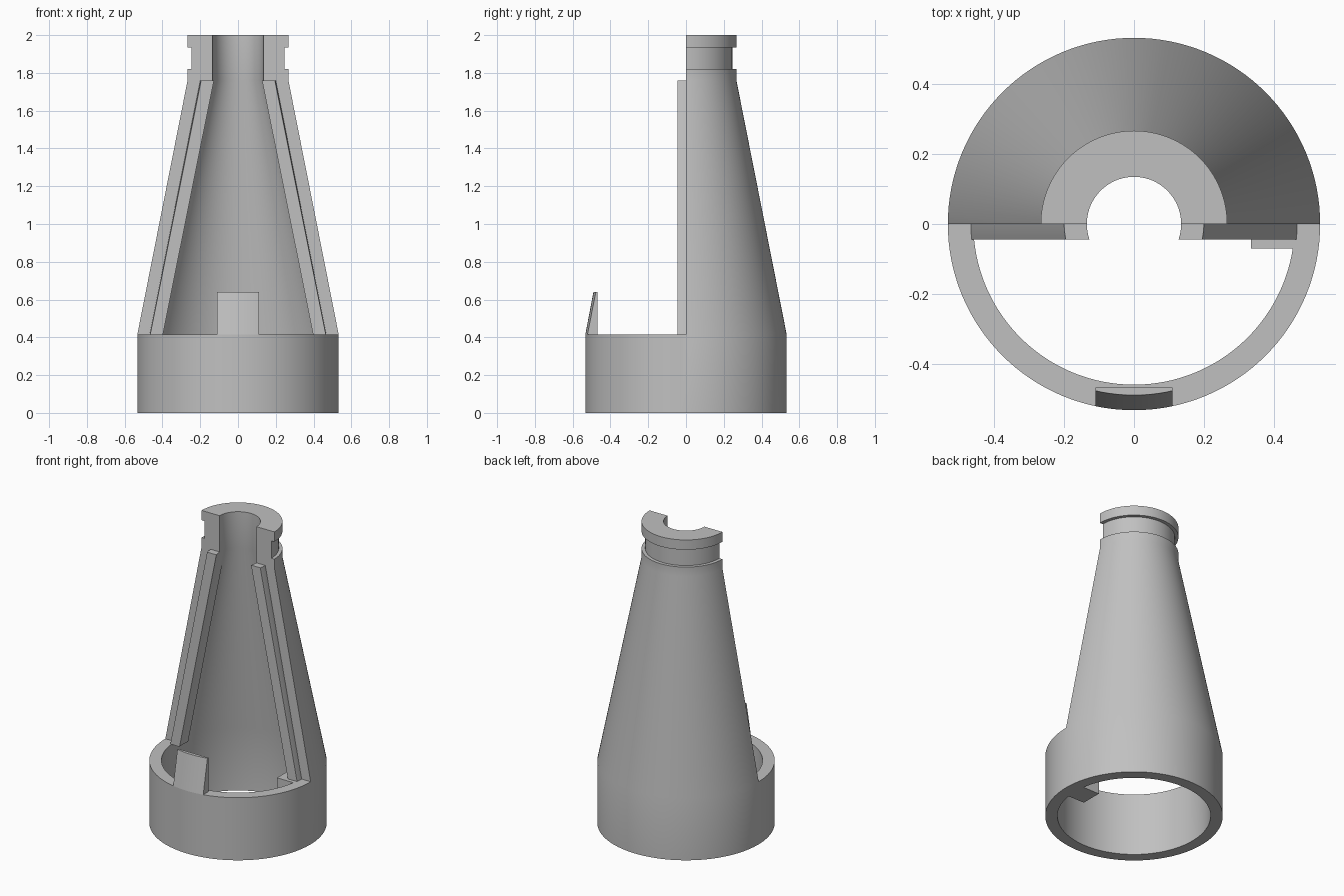
import bpy
import bmesh
from math import cos, sin, pi, sqrt

cube = bpy.data.objects.get("Cube")
if cube:
    bpy.data.objects.remove(cube, do_unlink=True)

grey = bpy.data.materials.new("plain_grey")
grey.use_nodes = True
colour = (0.53, 0.53, 0.53, 1)
grey.diffuse_color = colour
grey.node_tree.nodes["Principled BSDF"].inputs["Base Color"].default_value = colour

R_OUT, R_IN, R_BORE = 0.533, 0.46, 0.135
Z_RING, Z_CONE, Z_TOP = 0.415, 1.76, 2.0
SEGMENTS = 128


def finish(name, bm):
    """Turn a bmesh into a named, shaded object."""
    loose = [v for v in bm.verts if not v.link_faces]
    bmesh.ops.delete(bm, geom=loose, context='VERTS')
    bmesh.ops.recalc_face_normals(bm, faces=bm.faces[:])
    mesh = bpy.data.meshes.new(name)
    bm.to_mesh(mesh)
    bm.free()
    mesh.materials.append(grey)
    obj = bpy.data.objects.new(name, mesh)
    bpy.context.collection.objects.link(obj)
    bpy.ops.object.select_all(action='DESELECT')
    obj.select_set(True)
    bpy.context.view_layer.objects.active = obj
    bpy.ops.object.shade_smooth_by_angle()
    return obj


def loft(name, sections):
    """Skin a row of equal closed sections and cap both ends."""
    bm = bmesh.new()
    rows = [[bm.verts.new(p) for p in s] for s in sections]
    n = len(rows[0])
    for a, b in zip(rows, rows[1:]):
        for i in range(n):
            j = (i + 1) % n
            bm.faces.new((a[i], a[j], b[j], b[i]))
    bm.faces.new(rows[0])
    bm.faces.new(rows[-1])
    return finish(name, bm)


# Body: full base ring, with a half cone and grooved neck rising at the back
profile = [
    (R_IN, 0), (R_OUT, 0), (R_OUT, Z_RING),
    (0.267, Z_CONE), (0.267, 1.82), (0.245, 1.82), (0.245, 1.935),
    (0.267, 1.935), (0.267, Z_TOP), (R_BORE, Z_TOP), (R_BORE, Z_CONE),
    (R_IN, Z_RING),
]
last = len(profile) - 1
bm = bmesh.new()
columns = []
for k in range(SEGMENTS):
    a = 2 * pi * k / SEGMENTS
    columns.append([bm.verts.new((r * cos(a), r * sin(a), z)) for r, z in profile])
for k in range(SEGMENTS):
    a, b = columns[k], columns[(k + 1) % SEGMENTS]
    edges = [(0, 1), (1, 2), (last, 0)]
    if k < SEGMENTS // 2:
        edges += [(i, i + 1) for i in range(2, last)]
    else:
        edges.append((2, last))
    for i, j in edges:
        bm.faces.new((a[i], a[j], b[j], b[i]))
for k in (0, SEGMENTS // 2):
    bm.faces.new(columns[k][2:])
finish("body_shell", bm)

# Rails: thin slices of a conical liner along both cut edges
rail = [(0.40, Z_RING), (0.467, Z_RING), (0.20, Z_CONE), (R_BORE, Z_CONE)]
for side, name in ((1, "left_rail"), (-1, "right_rail")):
    ys = [0.045 * t / 4 for t in range(-4, 5)]
    loft(name, [[(side * sqrt(r * r - y * y), y, z) for r, z in rail] for y in ys])

# Front tongue: flat inside, following the cone outside
xs = [0.11 * t / 8 for t in range(-8, 9)]
R_TIP, Z_TIP, Y_FLAT = 0.49, 0.64, -0.468
loft("front_tongue", [[
    (x, Y_FLAT, Z_RING), (x, -sqrt(R_OUT ** 2 - x * x), Z_RING),
    (x, -sqrt(R_TIP ** 2 - x * x), Z_TIP), (x, Y_FLAT, Z_TIP)] for x in xs])

# Key block inside the ring on the left
loft("inner_key", [[(x, -0.07, 0), (x, 0.07, 0), (x, 0.07, Z_RING), (x, -0.07, Z_RING)]
                   for x in (0.335, 0.465)])
